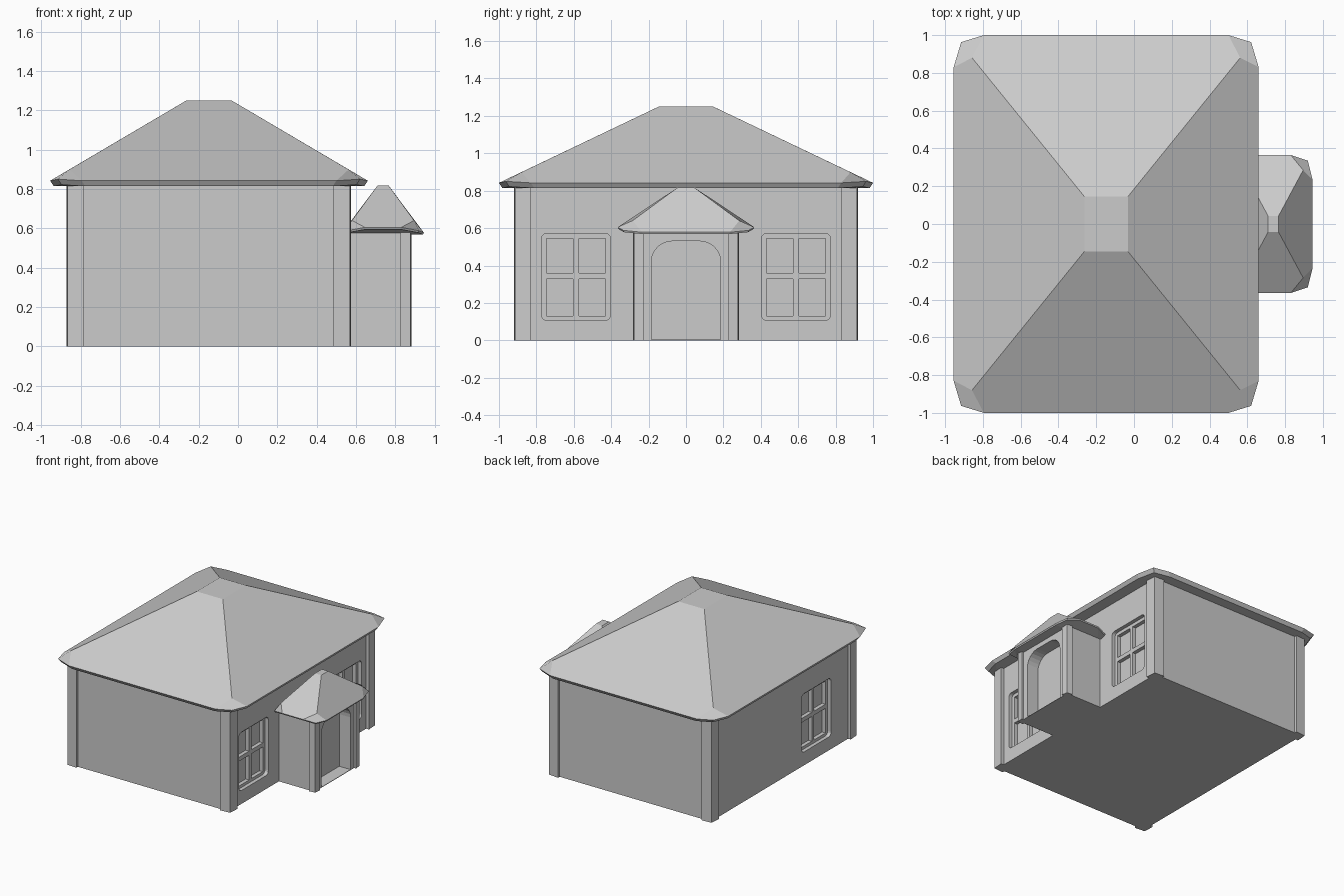
import bpy, bmesh, math

if "Cube" in bpy.data.objects:
    bpy.data.objects.remove(bpy.data.objects["Cube"])


def finish(name, bm):
    bmesh.ops.recalc_face_normals(bm, faces=bm.faces)
    me = bpy.data.meshes.new(name)
    bm.to_mesh(me)
    bm.free()
    ob = bpy.data.objects.new(name, me)
    bpy.context.collection.objects.link(ob)
    return ob


def prism(name, pts, lo, hi, axis="z"):
    """Extrude a 2D outline along z (pts are x,y) or along x (pts are y,z)."""
    bm = bmesh.new()
    place = (lambda p, h: (p[0], p[1], h)) if axis == "z" else (lambda p, h: (h, p[0], p[1]))
    rings = [[bm.verts.new(place(p, h)) for p in pts] for h in (lo, hi)]
    n = len(pts)
    for ring in rings:
        bm.faces.new(ring)
    for i in range(n):
        j = (i + 1) % n
        bm.faces.new((rings[0][i], rings[0][j], rings[1][j], rings[1][i]))
    return finish(name, bm)


def rect(a0, a1, b0, b1):
    return [(a0, b0), (a1, b0), (a1, b1), (a0, b1)]


def rounded(a0, a1, b0, b1, r, seg=4, bottom=True):
    corners = [(a1 - r, b1 - r, 0), (a0 + r, b1 - r, 90)]
    if bottom:
        corners += [(a0 + r, b0 + r, 180), (a1 - r, b0 + r, 270)]
    pts = [(cx + r * math.cos(math.radians(s + 90 * k / seg)),
            cy + r * math.sin(math.radians(s + 90 * k / seg)))
           for cx, cy, s in corners for k in range(seg + 1)]
    return pts if bottom else pts + [(a0, b0), (a1, b0)]


def cut(target, cutter):
    mod = target.modifiers.new("cut", "BOOLEAN")
    mod.operation, mod.solver, mod.object = "DIFFERENCE", "EXACT", cutter
    bpy.context.view_layer.objects.active = target
    bpy.ops.object.modifier_apply(modifier=mod.name)
    bpy.data.objects.remove(cutter)


def window(target, yc, wall_x, side):
    """Recessed window with four deeper panes; side is +1 or -1 along x."""
    def span(depth):
        return sorted((wall_x - side * depth, wall_x + side * 0.05))
    cut(target, prism("cutter", rounded(yc - .185, yc + .185, .107, .572, .03), *span(.03), "x"))
    for y0 in (yc - .158, yc + .015):
        for z0, z1 in ((.13, .327), (.36, .545)):
            cut(target, prism("cutter", rect(y0, y0 + .143, z0, z1), *span(.06), "x"))


def post(name, x, y, sx, sy, w, h):
    """Corner post whose outer corner at (x, y) is pulled in slightly."""
    e = 0.006
    prism(name, [(x - sx * w, y - sy * w), (x, y - sy * w), (x - sx * e, y - sy * e), (x - sx * w, y)], 0, h)


def hip_roof(name, cx, hx, hy, corner, tx, ty, ztop, zx, zy, ztip, hip, thick, shrink):
    """Hip roof with three-point eave corners.
    corner = (ax, tipx, tipy, bx, ay, by): insets measured from the eave rectangle."""
    ay, tipx, tipy, bx = corner
    bm = bmesh.new()
    top, hips, eave, low = [], [], [], []
    for sx, sy in ((1, -1), (1, 1), (-1, 1), (-1, -1)):
        top.append(bm.verts.new((cx + sx * tx, sy * ty, ztop)))
        hips.append(bm.verts.new((cx + sx * hip[0], sy * hip[1], hip[2])))
        a, t, b = (hx, hy - ay, zx), (hx - tipx, hy - tipy, ztip), (hx - bx, hy, zy)
        trio = [b, t, a] if sx * sy < 0 else [a, t, b]
        for p in trio:
            eave.append(bm.verts.new((cx + sx * p[0], sy * p[1], p[2])))
            low.append(bm.verts.new((cx + sx * (p[0] - shrink), sy * (p[1] - shrink), p[2] - thick)))
    bm.faces.new(top)
    for i in range(4):
        j = (i + 1) % 4
        e = eave[3 * i:3 * i + 3]
        bm.faces.new((hips[i], *e))
        bm.faces.new((top[i], hips[i], e[2], eave[3 * j], hips[j], top[j]))
    for i in range(12):
        j = (i + 1) % 12
        bm.faces.new((eave[i], low[i], low[j], eave[j]))
    under = bm.faces.new(low)
    bmesh.ops.triangulate(bm, faces=[under])
    return finish(name, bm)


# House walls joined with the porch block
walls = prism("walls", [(-.85, -.9), (.55, -.9), (.55, -.27), (.865, -.27),
                        (.865, .27), (.55, .27), (.55, .9), (-.85, .9)], 0, .59)
upper = prism("upper_walls", rect(-.85, .55, -.9, .9), .59, .83)

# Windows: two on the entrance side, one at the back
window(walls, -.588, .55, 1)
window(walls, .588, .55, 1)
window(walls, -.43, -.85, -1)

# Arched doorway recess
cut(walls, prism("cutter", rounded(-.185, .185, .004, .53, .11, 6, False), .765, .95, "x"))

# Corner posts of house and porch
for sy, label in ((-1, "front"), (1, "back")):
    post("house_post_right_" + label, .575, sy * .92, 1, sy, .09, .83)
    post("house_post_left_" + label, -.873, sy * .92, -1, sy, .09, .83)
    post("porch_post_" + label, .882, sy * .284, 1, sy, .056, .59)

# Main roof with upturned clipped corners
hip_roof("main_roof", -.1475, .8075, 1.0, (.17, .04, .037, .16), .115, .145, 1.25,
         .842, .842, .85, (.71, .88, .899), .028, .018)

# Porch roof, its rear end buried in the house
hip_roof("porch_roof", .7375, .2075, .365, (.13, .025, .03, .115), .028, .043, .818,
         .578, .605, .588, (.158, .285, .64), .01, .004)
